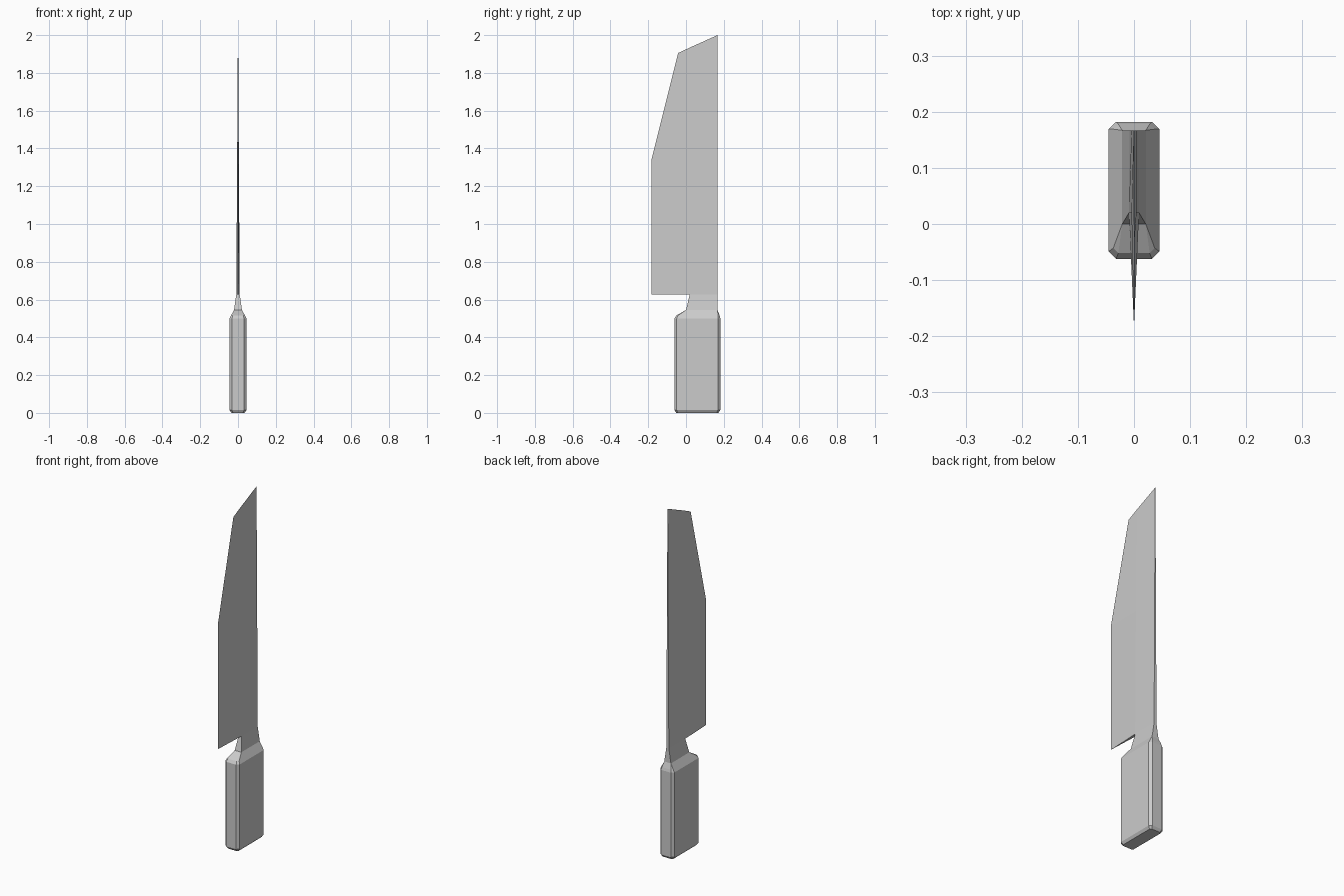
import bpy, bmesh

if "Cube" in bpy.data.objects:
    bpy.data.objects.remove(bpy.data.objects["Cube"])


def finish(bm, name):
    bmesh.ops.remove_doubles(bm, verts=bm.verts, dist=0.00001)
    bmesh.ops.recalc_face_normals(bm, faces=bm.faces)
    mesh = bpy.data.meshes.new(name)
    bm.to_mesh(mesh)
    bm.free()
    obj = bpy.data.objects.new(name, mesh)
    bpy.context.collection.objects.link(obj)
    return obj


def loft(bm, rings):
    loops = [[bm.verts.new(p) for p in ring] for ring in rings]
    for a, b in zip(loops, loops[1:]):
        n = len(a)
        for i in range(n):
            bm.faces.new((a[i], a[(i + 1) % n], b[(i + 1) % n], b[i]))
    return loops


def chamfered(z, x, y0, y1, c):
    """Eight-sided rectangle with corner chamfer c."""
    return [(x, y0 + c, z), (x, y1 - c, z), (x - c, y1, z), (c - x, y1, z),
            (-x, y1 - c, z), (-x, y0 + c, z), (c - x, y0, z), (x - c, y0, z)]


# Handle: chamfered block whose shoulder narrows to the neck
bm = bmesh.new()
rings = loft(bm, [
    chamfered(0.0, 0.035, -0.052, 0.172, 0.009),
    chamfered(0.015, 0.045, -0.062, 0.182, 0.013),
    chamfered(0.50, 0.045, -0.062, 0.182, 0.013),
    chamfered(0.515, 0.037, -0.052, 0.178, 0.009),
    chamfered(0.545, 0.021, 0.0, 0.167, 0.0),
])
bm.faces.new(rings[0])
finish(bm, "handle")

# Blade: neck, then a wedge that tapers toward the cutting edge and the tip
# Each row: (y, z, half thickness) for the spine, middle and cutting edge
rows = [
    ((0.167, 0.627, 0.008), (0.02, 0.627, 0.009), (-0.182, 0.627, 0.0)),
    ((0.167, 1.345, 0.0045), (0.02, 1.345, 0.0045), (-0.182, 1.345, 0.0)),
    ((0.167, 2.0, 0.0006), (0.02, 1.934, 0.0006), (-0.042, 1.905, 0.0)),
]
bm = bmesh.new()
rings = loft(bm, [
    [(-s[2], *s[:2]), (s[2], *s[:2]), (m[2], *m[:2]), (0, *e[:2]), (-m[2], *m[:2])]
    for s, m, e in rows])
bm.faces.new(rings[0][2:])
bm.faces.new(rings[-1])
loft(bm, [
    [(-0.021, 0.167, 0.545), (0.021, 0.167, 0.545), (0.021, 0.0, 0.545), (-0.021, 0.0, 0.545)],
    [(-0.008, 0.167, 0.627), (0.008, 0.167, 0.627), (0.009, 0.02, 0.627), (-0.009, 0.02, 0.627)],
])
finish(bm, "blade")
